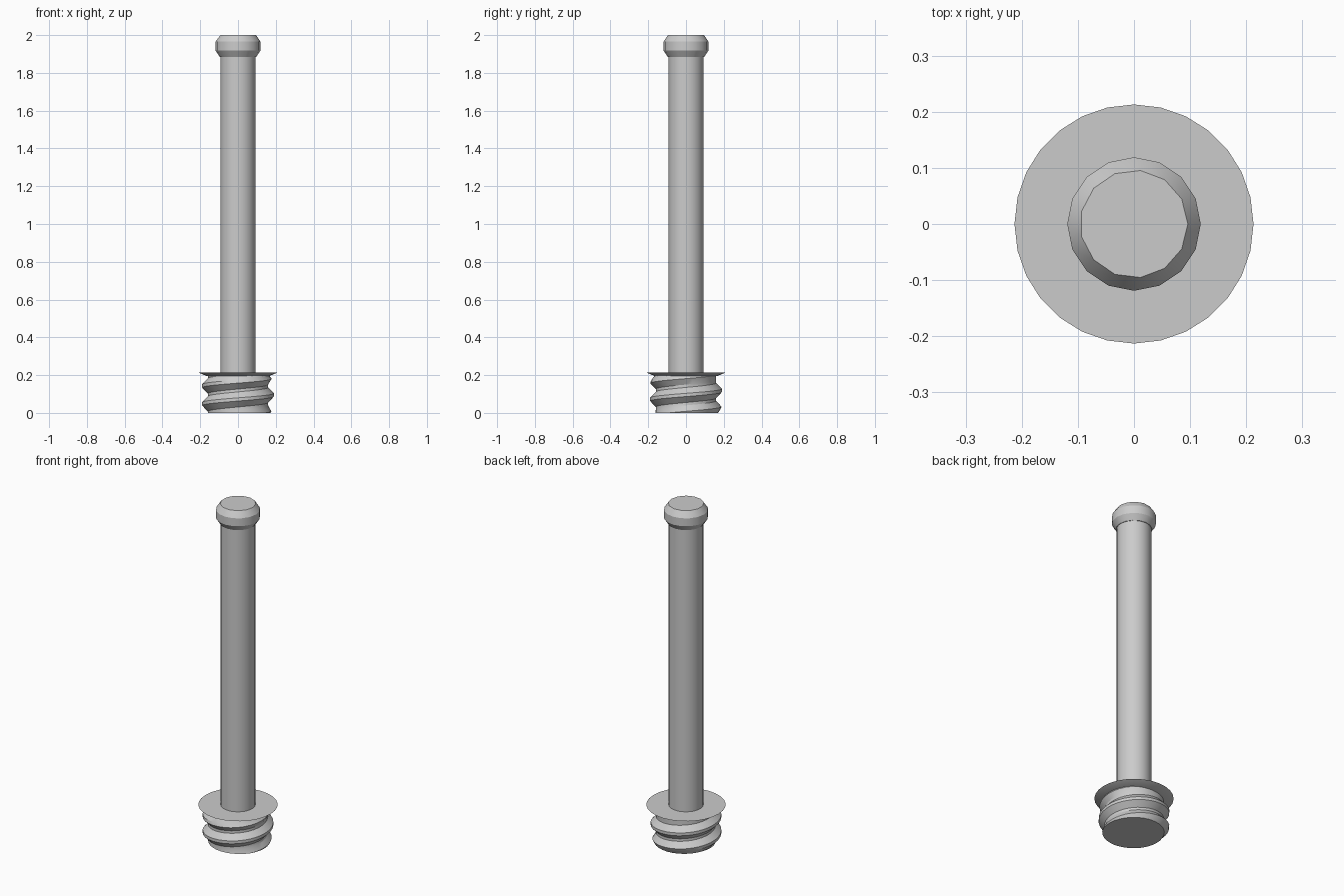
import bpy, bmesh, math
from mathutils import Vector

if "Cube" in bpy.data.objects:
    bpy.data.objects.remove(bpy.data.objects["Cube"])

grey = bpy.data.materials.new("plain_grey")
grey.diffuse_color = (0.6, 0.6, 0.6, 1)
grey.use_nodes = True
grey.node_tree.nodes["Principled BSDF"].inputs["Base Color"].default_value = grey.diffuse_color


def finish(name, bm, angle=30):
    bmesh.ops.recalc_face_normals(bm, faces=bm.faces)
    mesh = bpy.data.meshes.new(name)
    bm.to_mesh(mesh)
    bm.free()
    mesh.materials.append(grey)
    ob = bpy.data.objects.new(name, mesh)
    bpy.context.collection.objects.link(ob)
    bpy.ops.object.select_all(action='DESELECT')
    ob.select_set(True)
    bpy.context.view_layer.objects.active = ob
    bpy.ops.object.shade_smooth_by_angle(angle=math.radians(angle))


def hull(name, rings):
    """Convex turned part from (radius, z, sides) rings."""
    bm = bmesh.new()
    for r, z, n in rings:
        for i in range(n):
            a = math.tau * i / n
            bm.verts.new((r * math.cos(a), r * math.sin(a), z))
    bmesh.ops.convex_hull(bm, input=bm.verts)
    bmesh.ops.dissolve_limit(bm, angle_limit=0.01, verts=bm.verts, edges=bm.edges)
    finish(name, bm)


# Long shaft, rounded head and thin flared flange
hull("shaft", [(0.093, 0.20, 32), (0.093, 1.90, 32)])
hull("head", [(0.097, 1.885, 16), (0.119, 1.918, 16), (0.119, 1.965, 16), (0.096, 2.0, 13)])
hull("flange", [(0.165, 0.195, 28), (0.213, 0.215, 28)])

# Single-start right-handed thread, fading at both ends
PITCH, ROOT, DEPTH, TOP, SIDES = 0.095, 0.16, 0.03, 0.205, 32
PROFILE = [(-0.09, 1), (0.09, 1), (0.42, 0), (0.58, 0)]   # (fraction of pitch, height)


def fade(z):
    return max(0, min(1, 0.4 + z / 0.06, (0.205 - z) / 0.04))


bm = bmesh.new()
grid = []
for j in range(SIDES + 1):
    a = math.tau * j / SIDES
    column = []
    for turn in range(-2, 4):
        for f, h in PROFILE:
            z = PITCH * (turn + f + j / SIDES)
            r = ROOT + DEPTH * h * fade(z)
            column.append(bm.verts.new((r * math.cos(a), r * math.sin(a), z)))
    grid.append(column)
for c0, c1 in zip(grid, grid[1:]):
    for k in range(len(c0) - 1):
        bm.faces.new((c0[k], c1[k], c1[k + 1], c0[k + 1]))
bmesh.ops.remove_doubles(bm, verts=bm.verts, dist=1e-5)

# Trim the thread flat at both ends and cap it
for z, normal in ((0, -1), (TOP, 1)):
    bmesh.ops.bisect_plane(bm, geom=bm.verts[:] + bm.edges[:] + bm.faces[:], dist=1e-6,
                           plane_co=Vector((0, 0, z)), plane_no=Vector((0, 0, normal)),
                           clear_outer=True)
bmesh.ops.holes_fill(bm, edges=[e for e in bm.edges if e.is_boundary], sides=0)
finish("threaded_base", bm, 25)
